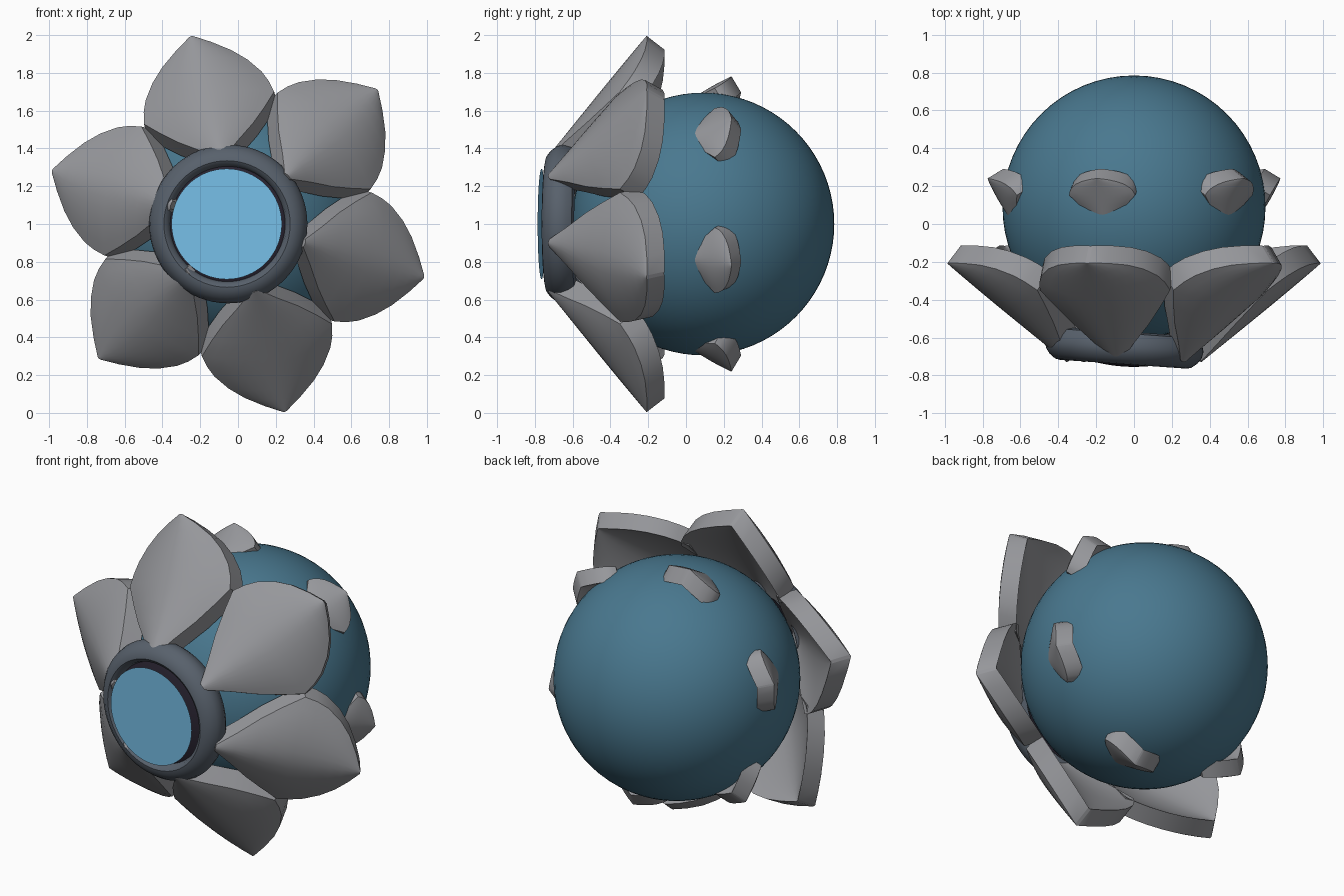
import bpy, bmesh, math
from mathutils import Vector, Matrix

old = bpy.data.objects.get("Cube")
if old:
    bpy.data.objects.remove(old)


def material(name, rgb):
    lin = [(c / 255 / 12.92) if c < 10 else ((c / 255 + 0.055) / 1.055) ** 2.4 for c in rgb]
    m = bpy.data.materials.new(name)
    m.use_nodes = True
    m.diffuse_color = (*lin, 1)
    m.node_tree.nodes["Principled BSDF"].inputs["Base Color"].default_value = (*lin, 1)
    return m


BLUE = material("body blue", (73, 120, 143))
GREY = material("petal grey", (150, 151, 155))
SLATE = material("ring slate", (88, 97, 108))
DARK = material("socket dark", (40, 35, 48))
LIGHT = material("lens light blue", (124, 200, 242))

CENTRE = Vector((0, 0.09, 1))
TURN = Matrix.Translation(CENTRE) @ Matrix.Rotation(math.radians(-4), 4, 'Z')


def finish(name, bm, mat, matrix=None, angle=40):
    bmesh.ops.recalc_face_normals(bm, faces=bm.faces)
    mesh = bpy.data.meshes.new(name)
    bm.to_mesh(mesh)
    bm.free()
    mesh.materials.append(mat)
    ob = bpy.data.objects.new(name, mesh)
    bpy.context.collection.objects.link(ob)
    if matrix:
        ob.matrix_world = matrix
    bpy.ops.object.select_all(action='DESELECT')
    ob.select_set(True)
    bpy.context.view_layer.objects.active = ob
    bpy.ops.object.shade_smooth_by_angle(angle=math.radians(angle))
    return ob


def lathe(name, profile, mat):
    """Spin (radius, distance) points about the eye axis, which points to -y."""
    bm = bmesh.new()
    verts = [bm.verts.new((r, -d, 0)) for r, d in profile]
    edges = [bm.edges.new(p) for p in zip(verts, verts[1:])]
    bmesh.ops.spin(bm, geom=verts + edges, axis=(0, 1, 0), cent=(0, 0, 0),
                   angle=math.tau, steps=64, use_merge=True)
    bmesh.ops.remove_doubles(bm, verts=bm.verts, dist=1e-4)
    return finish(name, bm, mat, TURN)


# Half width of a petal along its length, both as fractions
OUTLINE = [(0, .06), (.13, .3), (.27, .58), (.4, .8), (.53, 1), (.62, .96),
           (.7, .89), (.8, .73), (.88, .53), (.95, .27), (1, .03)]


def petal(name, angle, base, tip, half_width, droop, thick, columns=12):
    """Arched, pointed slab from base to tip, each given as (radius, y)."""
    a = math.radians(angle)
    radial = Vector((math.cos(a), 0, math.sin(a)))
    across = Vector((math.sin(a), 0, -math.cos(a)))
    back = Vector((0, 1, 0))
    start = radial * base[0] + back * base[1]
    end = radial * tip[0] + back * tip[1]
    along = (end - start).normalized()
    inward = (back - along * along.dot(back)).normalized()
    bm = bmesh.new()
    layers = []
    for depth in (0, thick):
        rows = []
        for s, w in OUTLINE:
            row = []
            for i in range(columns + 1):
                t = 2 * i / columns - 1
                p = start.lerp(end, s) + across * (t * w * half_width)
                p += inward * (depth + droop * w * abs(t) ** 1.7)
                row.append(bm.verts.new(p + Vector((0, 0, 1))))
            rows.append(row)
        layers.append(rows)
        for r0, r1 in zip(rows, rows[1:]):
            for i in range(columns):
                bm.faces.new((r0[i], r0[i + 1], r1[i + 1], r1[i]))
    # Side walls joining the front and back skins
    rims = []
    for rows in layers:
        rims.append(rows[0] + [r[-1] for r in rows[1:]] + rows[-1][-2::-1]
                    + [r[0] for r in rows[-2:0:-1]])
    n = len(rims[0])
    for i in range(n):
        j = (i + 1) % n
        bm.faces.new((rims[0][i], rims[0][j], rims[1][j], rims[1][i]))
    return finish(name, bm, GREY)


# Round body
bm = bmesh.new()
bmesh.ops.create_uvsphere(bm, u_segments=64, v_segments=40, radius=0.695)
finish("body", bm, BLUE, Matrix.Translation(CENTRE))

# Six large petals round the eye, and six small thorns behind them
for k in range(6):
    angle = 104 - 60 * k
    petal(f"petal_{k + 1}", angle, (.37, -.73), (1.025, -.21), .355, .134, .12)
    petal(f"thorn_{k + 1}", angle, (.665, 0), (.805, .24), .18, .05, .1)

# Eye: rounded rim, dark domed socket and flat lens
lathe("eye_ring", [(.3, .7), (.305, .79), (.315, .82), (.335, .833), (.36, .828),
                   (.39, .805), (.412, .775), (.42, .74), (.41, .7), (.39, .67), (.34, .66),
                   (.3, .7)], SLATE)
dome = [(.845 * math.sin(x), .845 * math.cos(x)) for x in [i * .039 for i in range(11)]]
lathe("eye_socket", dome, DARK)
bm = bmesh.new()
bmesh.ops.create_circle(bm, cap_ends=True, segments=64, radius=.293)
finish("eye_lens", bm, LIGHT,
       TURN @ Matrix.Translation((0, -.857, 0)) @ Matrix.Rotation(math.radians(90), 4, 'X'))
